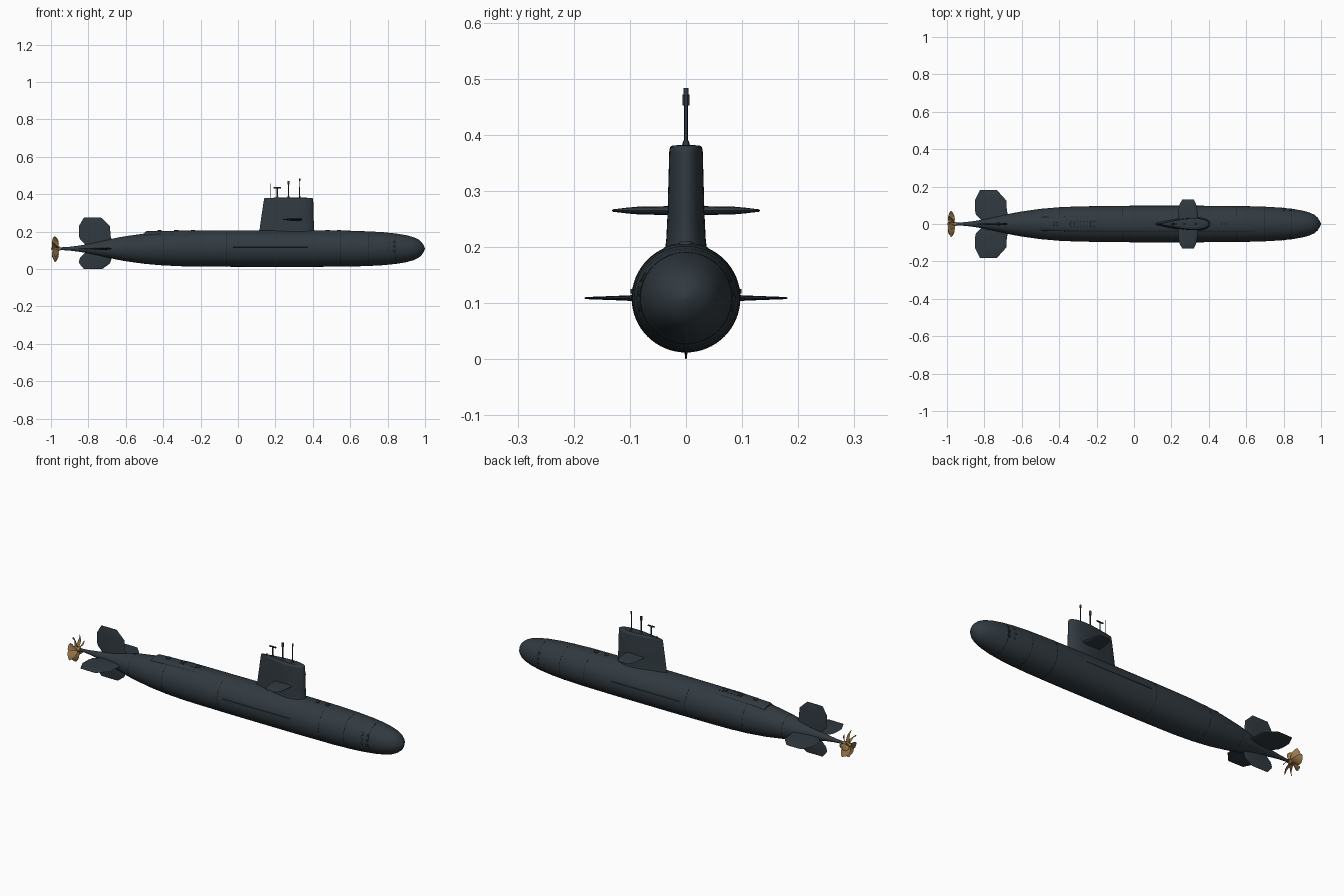
import bpy, bmesh, math
from mathutils import Vector, Matrix

if "Cube" in bpy.data.objects:
    bpy.data.objects.remove(bpy.data.objects["Cube"])

AXIS = 0.109  # height of the hull centreline


def material(name, rgb):
    m = bpy.data.materials.new(name)
    m.diffuse_color = (*rgb, 1)
    m.use_nodes = True
    m.node_tree.nodes["Principled BSDF"].inputs["Base Color"].default_value = m.diffuse_color
    return m


STEEL = material("dark_steel", (0.03, 0.042, 0.052))
SEAM = material("seam_black", (0.012, 0.016, 0.02))
BRONZE = material("bronze", (0.33, 0.19, 0.07))


def finish(name, bm, mat=STEEL, angle=35):
    bmesh.ops.recalc_face_normals(bm, faces=bm.faces)
    me = bpy.data.meshes.new(name)
    bm.to_mesh(me)
    bm.free()
    ob = bpy.data.objects.new(name, me)
    bpy.context.collection.objects.link(ob)
    me.materials.append(mat)
    bpy.ops.object.select_all(action='DESELECT')
    ob.select_set(True)
    bpy.context.view_layer.objects.active = ob
    bpy.ops.object.shade_smooth_by_angle(angle=math.radians(angle))
    return ob


def loft(name, rings, mat=STEEL, angle=35):
    bm = bmesh.new()
    vs = [[bm.verts.new(p) for p in r] for r in rings]
    n = len(vs[0])
    for a, b in zip(vs, vs[1:]):
        for i in range(n):
            bm.faces.new((a[i], a[(i + 1) % n], b[(i + 1) % n], b[i]))
    bm.faces.new(vs[0])
    bm.faces.new(vs[-1])
    return finish(name, bm, mat, angle)


def lathe(name, profile, mat=STEEL, n=64, z=AXIS, angle=35):
    return loft(name, [[(x, r * math.cos(2 * math.pi * i / n), z + r * math.sin(2 * math.pi * i / n))
                        for i in range(n)] for x, r in profile], mat, angle)


def foil(name, sections, place, n=14, angle=35):
    """Loft teardrop sections (span, trailing x, leading x, half thickness)."""
    rings = []
    for s, x0, x1, t in sections:
        ring = []
        for i in range(2 * n):
            a = math.pi * i / n
            u = (1 + math.cos(a)) / 2            # 1 = leading edge
            h = t * math.sin(a) * (0.35 + 0.85 * u) * (1.0 if u > .5 else 0.9 + .2 * u)
            ring.append(place(x0 + (x1 - x0) * u, h, s))
        rings.append(ring)
    return loft(name, rings, angle=angle)


def cylinder(name, p, q, r, mat=STEEL, r2=None, n=16):
    p, q = Vector(p), Vector(q)
    d = q - p
    bm = bmesh.new()
    rot = d.to_track_quat('Z', 'Y').to_matrix().to_4x4()
    bmesh.ops.create_cone(bm, cap_ends=True, segments=n, radius1=r, radius2=r if r2 is None else r2,
                          depth=d.length, matrix=Matrix.Translation((p + q) / 2) @ rot)
    return finish(name, bm, mat)


# Pressure hull
HULL = [(-0.965, .006), (-0.9, .010), (-0.85, .0165), (-0.8, .025), (-0.75, .036), (-0.7, .047),
        (-0.65, .058), (-0.6, .067), (-0.5, .081), (-0.4, .0895), (-0.3, .094), (-0.2, .0955),
        (-0.06, .0965), (0.1, .097), (0.4, .097), (0.6, .0955), (0.7, .0925), (0.78, .088), (0.85, .0805),
        (0.9, .072), (0.94, .061), (0.965, .049), (0.982, .0345), (0.993, .017), (1.0, .001)]
lathe("hull", HULL)


def radius(x):
    for (a, ra), (b, rb) in zip(HULL, HULL[1:]):
        if a <= x <= b:
            return ra + (rb - ra) * (x - a) / (b - a)


# Hull section seams
for k, x in enumerate((-0.62, -0.4, -0.06, 0.55, 0.7, 0.84)):
    lathe(f"hull_seam_{k}", [(x - .0012, radius(x) - .003), (x - .001, radius(x) + .0004),
                             (x + .001, radius(x) + .0004), (x + .0012, radius(x) - .003)], SEAM)

# Raised deck casing along the back of the hull
deck = []
for x, top in ((-0.5, .195), (-0.49, .2025), (-0.3, .2055), (0.1, .207), (0.45, .207), (0.6, .205), (0.68, .199)):
    w = min(.042, radius(x) * .45)
    zb = AXIS + math.sqrt(radius(x) ** 2 - w * w) - .004
    arc = [(x, w * math.cos(math.pi * i / 12), zb + (top - zb) * math.sin(math.pi * i / 12) ** .8)
           for i in range(13)]
    deck.append(arc)
loft("deck_casing", deck)

# Sail with a flared foot and a slightly crowned roof
foil("sail", [(.165, .098, .416, .049), (.2, .110, .409, .0425), (.215, .116, .4065, .0405),
              (.26, .122, .405, .038), (.37, .1385, .402, .0345), (.378, .1405, .400, .033),
              (.381, .147, .394, .028)],
     lambda x, h, s: (x, h, s), n=24, angle=50)
foil("sail_roof_well", [(.376, .19, .37, .02), (.3822, .19, .37, .02)], lambda x, h, s: (x, h, s))

# Fins: sail planes, stern planes and rudders
for side, label in ((1, "left"), (-1, "right")):
    foil(f"sail_plane_{label}", [(.02, .235, .345, .009), (.08, .238, .338, .0085), (.105, .243, .332, .006),
                                 (.13, .258, .32, .0025), (.132, .262, .315, .001)],
         lambda x, h, s: (x, side * s, .265 + h))
    fin = [(.005, -.80, -.66, .009), (.05, -.845, -.675, .0075), (.075, -.851, -.68, .007),
           (.125, -.851, -.682, .0045), (.178, -.826, -.73, .0022), (.181, -.823, -.734, .001)]
    foil(f"stern_plane_{label}", fin, lambda x, h, s: (x, side * s, AXIS + h))
rudder = [(.005, -.80, -.66, .009), (.05, -.845, -.675, .0075), (.07, -.851, -.682, .0065)]
foil("upper_rudder", rudder + [(.12, -.851, -.684, .0045), (.163, -.826, -.728, .0022), (.166, -.823, -.732, .001)],
     lambda x, h, s: (x, h, AXIS + s))
foil("lower_rudder", rudder + [(.08, -.848, -.686, .004), (.106, -.826, -.722, .0022), (.109, -.823, -.726, .001)],
     lambda x, h, s: (x, h, AXIS - s))

# Propeller: hub and seven skewed blades
lathe("propeller_hub", [(-1.0, .001), (-.996, .006), (-.985, .010), (-.96, .0115), (-.95, .010)], BRONZE, n=32)
bm = bmesh.new()
BLADES, NR, NC = 7, 7, 6
for b in range(BLADES):
    front, back = [], []
    for i in range(NR):
        t = i / (NR - 1)
        r = .007 + .064 * t
        chord = .024 + .022 * math.sin(math.pi * min(1, t * .85 + .08))
        chord *= math.sqrt(max(.06, 1 - max(0, t - .6) ** 2 / .165))
        pitch = math.radians(62 - 26 * t)
        for rows, off in ((front, .0012), (back, -.0012)):
            row = []
            for j in range(NC):
                c = (j / (NC - 1) - .5) * chord
                edge = 1 - (2 * j / (NC - 1) - 1) ** 2
                x = -.975 + c * math.sin(pitch) + off * (edge + .15) - .003 * t
                a = 2 * math.pi * b / BLADES + math.pi / 2 + c * math.cos(pitch) / max(r, .018) + .4 * t * t
                row.append(bm.verts.new((x, r * math.cos(a), AXIS + r * math.sin(a))))
            rows.append(row)
    for rows in (front, back):
        for p, q in zip(rows, rows[1:]):
            for j in range(NC - 1):
                bm.faces.new((p[j], p[j + 1], q[j + 1], q[j]))
    rim = lambda g: g[0] + [r[-1] for r in g[1:-1]] + g[-1][::-1] + [r[0] for r in g[-2:0:-1]]
    f, k = rim(front), rim(back)
    for i in range(len(f)):
        j = (i + 1) % len(f)
        bm.faces.new((f[i], f[j], k[j], k[i]))
finish("propeller_blades", bm, BRONZE)

# Masts on the sail roof
for name, x, top, r in (("whip_antenna", .175, .458, .0012), ("radar_mast", .21, .433, .0035),
                        ("attack_periscope", .27, .468, .0036), ("search_periscope", .33, .482, .0028)):
    cylinder(name, (x, 0, .36), (x, 0, top), r, r2=r * .85)
    cylinder(name + "_collar", (x, 0, .378), (x, 0, .39), r * 2.2, r2=r * 1.3)
cylinder("radar_bar", (.191, 0, .435), (.229, 0, .435), .004)
cylinder("attack_periscope_head", (.27, 0, .452), (.27, 0, .472), .0058)
cylinder("search_periscope_head", (.33, 0, .47), (.33, 0, .483), .0048)

# Flank arrays, bow tube doors and side vents
for side, label in ((1, "left"), (-1, "right")):
    loft(f"flank_array_{label}", [[(x, side * (.09 + d * t), .121 + h) for d, h in
         ((0, -.006), (.0085, -.004), (.0085, .004), (0, .006))]
         for x, t in ((-.04, .3), (-.02, 1), (.37, 1), (.4, .3))])
    for k, a in enumerate((-10, 8, 26)):
        for j, x in enumerate((.80, .835)):
            d = Vector((0, side * math.cos(math.radians(a)), math.sin(math.radians(a))))
            c = Vector((x, 0, AXIS)) + d * radius(x)
            cylinder(f"bow_tube_door_{label}_{k}_{j}", c - d * .004, c + d * .0007, .009, SEAM if j else STEEL)

# Deck hatches and vents
for k, x in enumerate((-.42, -.33, -.24, .48, .54)):
    cylinder(f"deck_hatch_{k}", (x, 0, .195), (x, 0, .2095), .013, r2=.011, n=24)
for k in range(8):
    for y in (-.014, .014):
        x = -.34 + k * .018
        cylinder(f"deck_vent_{k}_{'l' if y > 0 else 'r'}", (x, y, .195), (x + .002, y, .2055), .004, SEAM, n=8)
